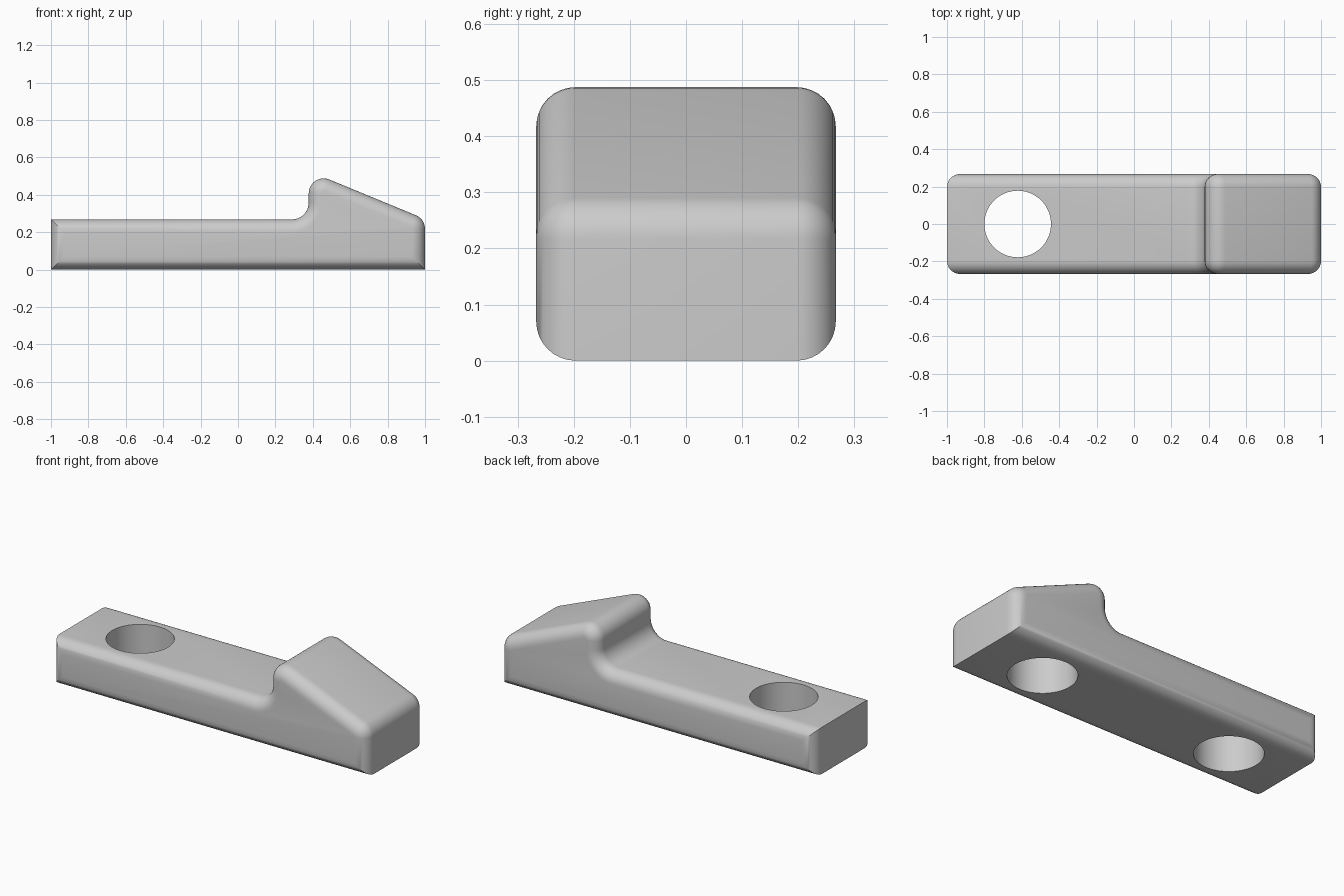
import bpy, bmesh, math
from mathutils import Vector

default = bpy.data.objects.get("Cube")
if default:
    bpy.data.objects.remove(default, do_unlink=True)

HALF_WIDTH = 0.267
EDGE = 0.07

grey = bpy.data.materials.new("plain_grey")
grey.use_nodes = True
grey.diffuse_color = (0.6, 0.6, 0.6, 1)
grey.node_tree.nodes["Principled BSDF"].inputs["Base Color"].default_value = (0.6, 0.6, 0.6, 1)


def fillet(corners, steps=10):
    """Round each (x, z, radius) corner of a closed outline with an arc."""
    points = []
    for i, (x, z, radius) in enumerate(corners):
        here = Vector((x, z))
        if radius == 0:
            points.append(here)
            continue
        a = (Vector(corners[i - 1][:2]) - here).normalized()
        b = (Vector(corners[(i + 1) % len(corners)][:2]) - here).normalized()
        half = a.angle(b) / 2
        centre = here + (a + b).normalized() * radius / math.sin(half)
        start = here + a * radius / math.tan(half) - centre
        end = here + b * radius / math.tan(half) - centre
        sweep = start.angle(end)
        for k in range(steps + 1):
            t = k / steps
            points.append(centre + (start * math.sin((1 - t) * sweep)
                                    + end * math.sin(t * sweep)) / math.sin(sweep))
    return points


def inset(points, distance):
    """Move a counter-clockwise outline inwards with mitred corners."""
    moved = []
    for i, p in enumerate(points):
        d1 = (p - points[i - 1]).normalized()
        d2 = (points[(i + 1) % len(points)] - p).normalized()
        n1, n2 = Vector((-d1.y, d1.x)), Vector((-d2.y, d2.x))
        moved.append(p + (n1 + n2) * distance / (1 + n1.dot(n2)))
    return moved


# Side outline: flat bar, concave step, rounded hump and sloping nose
outline = fillet([(-1, 0, 0), (1, 0, 0), (1, 0.27, 0.08),
                  (0.378, 0.527, 0.08), (0.378, 0.268, 0.09), (-1, 0.268, 0)])

# Body: outline swept across the width with rounded side rims
quarter = [math.radians(90 * k / 8) for k in range(9)]
rim = [(EDGE * (1 - math.sin(a)), HALF_WIDTH - EDGE * (1 - math.cos(a))) for a in quarter]
sections = [(d, -y) for d, y in rim] + [(d, y) for d, y in reversed(rim)]
bm = bmesh.new()
rings = [[bm.verts.new((p.x, y, p.y)) for p in inset(outline, d)] for d, y in sections]
for r1, r2 in zip(rings, rings[1:]):
    for i in range(len(r1)):
        bm.faces.new((r1[i - 1], r1[i], r2[i], r2[i - 1]))
bm.faces.new(rings[0])
bm.faces.new(rings[-1])
bmesh.ops.recalc_face_normals(bm, faces=bm.faces)
mesh = bpy.data.meshes.new("clamp_body")
bm.to_mesh(mesh)
bm.free()
body = bpy.data.objects.new("clamp_body", mesh)
bpy.context.collection.objects.link(body)
mesh.materials.append(grey)


def drill(x, top):
    """Cut a round hole upwards from the underside."""
    bpy.ops.mesh.primitive_cylinder_add(vertices=64, radius=0.178, depth=top + 0.1,
                                        location=(x, 0, (top - 0.1) / 2))
    cutter = bpy.context.object
    cutter.name = "hole_cutter"
    cutter.hide_render = True
    cutter.data.materials.append(grey)
    cut = body.modifiers.new("hole", "BOOLEAN")
    cut.operation = "DIFFERENCE"
    cut.solver = "EXACT"
    cut.object = cutter
    bpy.context.view_layer.objects.active = body
    bpy.ops.object.modifier_apply(modifier=cut.name)
    bpy.data.objects.remove(cutter, do_unlink=True)


drill(-0.622, 0.4)    # through hole in the bar
drill(0.6, 0.268)     # blind hole under the hump

bpy.ops.object.select_all(action="DESELECT")
body.select_set(True)
bpy.context.view_layer.objects.active = body
bpy.ops.object.shade_smooth_by_angle(angle=math.radians(30))
